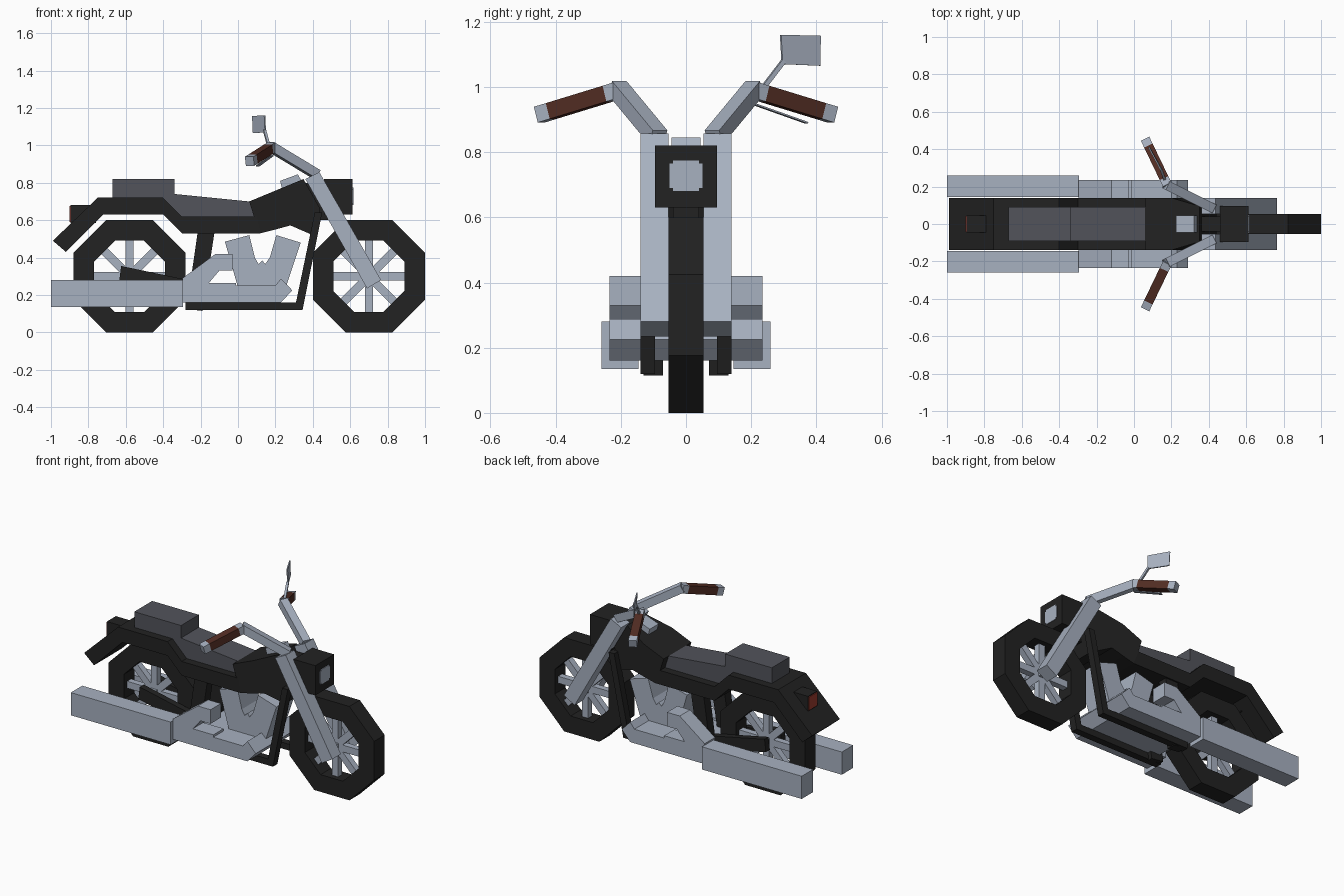
import bpy, bmesh, math
from mathutils import Vector, Matrix

if "Cube" in bpy.data.objects:
    bpy.data.objects.remove(bpy.data.objects["Cube"])


def material(name, rgb):
    m = bpy.data.materials.new(name)
    m.diffuse_color = (*rgb, 1)
    m.use_nodes = True
    m.node_tree.nodes["Principled BSDF"].inputs["Base Color"].default_value = m.diffuse_color
    return m


BLACK = material("black paint", (0.016, 0.016, 0.016))
METAL = material("light metal", (0.39, 0.44, 0.53))
SEAT = material("seat grey", (0.085, 0.088, 0.105))
BROWN = material("grip brown", (0.085, 0.026, 0.017))
RED = material("tail red", (0.35, 0.045, 0.03))


def finish(name, bm, mat):
    bmesh.ops.recalc_face_normals(bm, faces=bm.faces)
    me = bpy.data.meshes.new(name)
    bm.to_mesh(me)
    bm.free()
    me.materials.append(mat)
    ob = bpy.data.objects.new(name, me)
    bpy.context.collection.objects.link(ob)
    return ob


def prism(name, pts, y0, y1, mat, both=False, narrow=None):
    """Side profile (x, z) extruded from y0 to y1, optionally on both sides."""
    bm = bmesh.new()
    for s in ((1, -1) if both else (1,)):
        rows = []
        for y in (y0, y1):
            rows.append([bm.verts.new((x, s * y * (narrow(x, z) if narrow else 1), z))
                         for x, z in pts])
        bm.faces.new(rows[0])
        bm.faces.new(rows[1])
        n = len(pts)
        for i in range(n):
            j = (i + 1) % n
            bm.faces.new((rows[0][i], rows[0][j], rows[1][j], rows[1][i]))
    return finish(name, bm, mat)


def rect(x0, x1, z0, z1):
    return [(x0, z0), (x1, z0), (x1, z1), (x0, z1)]


def bar(name, a, b, w, mat, h=None):
    """Square bar from point a to point b."""
    a, b = Vector(a), Vector(b)
    d = b - a
    bm = bmesh.new()
    bmesh.ops.create_cube(bm, size=1)
    bmesh.ops.scale(bm, vec=(w, h or w, d.length), verts=bm.verts)
    z = d.normalized()
    x = Vector((0, 0, 1)).cross(z).normalized()
    rot = Matrix((x, z.cross(x), z)).transposed().to_4x4()
    bmesh.ops.transform(bm, matrix=Matrix.Translation((a + b) / 2) @ rot, verts=bm.verts)
    return finish(name, bm, mat)


def wheel(label, cx, cz):
    # octagonal tyre ring
    bm = bmesh.new()
    k = math.cos(math.pi / 8)
    loops = []
    for r, y in ((0.30, -0.053), (0.30, 0.053), (0.19, 0.053), (0.19, -0.053)):
        loops.append([bm.verts.new((cx + r / k * math.cos(a), y, cz + r / k * math.sin(a)))
                      for a in [math.pi / 8 + i * math.pi / 4 for i in range(8)]])
    for q in range(4):
        p, n = loops[q], loops[(q + 1) % 4]
        for i in range(8):
            j = (i + 1) % 8
            bm.faces.new((p[i], p[j], n[j], n[i]))
    finish(label + "_tyre", bm, BLACK)
    # crossing spokes
    for i in range(4):
        c, s = math.cos(i * math.pi / 4), math.sin(i * math.pi / 4)
        pts = [(cx + u * c - v * s, cz + u * s + v * c)
               for u, v in ((-.2, -.022), (.2, -.022), (.2, .022), (-.2, .022))]
        prism(f"{label}_spoke_{i}", pts, -0.02, 0.02, METAL)
    # axle
    prism(label + "_axle", rect(cx - .025, cx + .025, cz - .025, cz + .025), -0.07, 0.07, METAL)


wheel("rear_wheel", -0.58, 0.30)
wheel("front_wheel", 0.70, 0.30)

# rear fender running forward under the seat
prism("rear_fender", [(-.99, .49), (-.75, .72), (-.40, .72), (-.30, .62), (.10, .62),
                      (.12, .53), (-.30, .53), (-.40, .63), (-.72, .63), (-.92, .43)],
      -0.14, 0.14, BLACK)

# fuel tank, narrowing to the front
prism("fuel_tank", [(.06, .70), (.20, .758), (.35, .82), (.44, .66), (.40, .52),
                    (.28, .572), (.20, .55), (.12, .53), (.085, .62)],
      -0.14, 0.14, BLACK, narrow=lambda x, z: 0.68 if x > .3 else 1)

# seat with raised rear cushion
prism("seat", [(-.67, .71), (-.67, .82), (-.34, .82), (-.34, .74), (.06, .70),
               (.09, .615), (-.30, .615), (-.40, .715)], -0.09, 0.09, SEAT)

# tail light
prism("tail_light_housing", rect(-.895, -.76, .585, .68), -0.045, 0.045, BLACK)
prism("tail_light", rect(-.90, -.895, .59, .675), -0.042, 0.042, RED)

# steering neck, headlight and gauge
prism("steering_neck", [(.34, .80), (.48, .80), (.48, .60), (.40, .60)], -0.04, 0.04, BLACK)
prism("headlight_housing", rect(.46, .613, .63, .82), -0.095, 0.095, BLACK)
prism("headlight_lens", rect(.612, .617, .68, .775), -0.04, 0.04, METAL)
prism("headlight_lens_middle", rect(.612, .617, .69, .765), -0.05, 0.05, METAL)
prism("gauge", [(.225, .81), (.32, .845), (.35, .79), (.24, .75)], -0.045, 0.045, METAL)

# front fork legs
prism("front_fork", [(.36, .82), (.435, .857), (.765, .28), (.69, .235)],
      0.053, 0.14, METAL, both=True)

# frame: down tubes, bottom rails, rear posts and swing arm
prism("frame_tubes", [(.41, .64), (.45, .64), (.345, .12), (-.28, .12), (-.28, .16), (.31, .16)],
      0.095, 0.14, BLACK, both=True)
prism("frame_posts", [(-.215, .54), (-.125, .54), (-.19, .115), (-.275, .125)],
      0.07, 0.13, BLACK, both=True)
prism("swing_arm", [(-.625, .355), (-.22, .27), (-.22, .19), (-.635, .275)],
      0.06, 0.10, BLACK, both=True)

# V engine and crankcase
prism("engine_cylinders", [(-.07, .485), (.06, .52), (.09, .40), (.11, .365), (.13, .385),
                           (.145, .365), (.17, .40), (.205, .52), (.335, .48),
                           (.255, .24), (.00, .24)], -0.09, 0.09, METAL)
prism("crankcase", [(-.25, .16), (.23, .16), (.29, .225), (.23, .285), (.20, .25), (-.25, .25)],
      -0.07, 0.07, METAL)

# exhaust pipes and mufflers
prism("lower_exhaust", [(-.296, .16), (.23, .16), (.29, .225), (.23, .288), (.20, .25),
                        (-.296, .25)], 0.07, 0.235, METAL, both=True)
prism("upper_exhaust", [(-.296, .29), (-.12, .42), (-.03, .42), (-.03, .33), (-.10, .33),
                        (-.155, .265), (-.01, .265), (-.01, .24), (-.296, .24)],
      0.13, 0.235, METAL, both=True)
prism("mufflers", rect(-1.0, -.295, .135, .28), 0.145, 0.26, METAL, both=True)

# handlebars with grips
for side, s in (("left", 1), ("right", -1)):
    base = Vector((.42, s * .085, .845))
    elbow = Vector((.18, s * .205, .99))
    tip = Vector((.062, s * .45, .915))
    bar(side + "_handlebar", base, elbow + (elbow - base) * .04, 0.05, METAL)
    bar(side + "_bar_clamp", elbow, elbow.lerp(tip, .14), 0.05, METAL)
    bar(side + "_grip", elbow.lerp(tip, .14), elbow.lerp(tip, .85), 0.05, BROWN)
    bar(side + "_grip_end", elbow.lerp(tip, .85), tip, 0.05, METAL)

# brake lever
bar("brake_lever", (.18, .215, .945), (.105, .37, .89), 0.022, METAL, 0.005)

# mirror on its stalk
bar("mirror_stalk", (.165, .235, .995), (.142, .30, .08 + 1.0), 0.014, METAL)
bm = bmesh.new()
d = Vector((.003, .002, 0))
corners = [Vector(p) for p in ((.147, .295, 1.07), (.082, .41, 1.065),
                               (.078, .412, 1.157), (.143, .29, 1.16))]
front = [bm.verts.new(c + d) for c in corners]
back = [bm.verts.new(c - d) for c in corners]
bm.faces.new(front)
bm.faces.new(back)
for i in range(4):
    j = (i + 1) % 4
    bm.faces.new((front[i], front[j], back[j], back[i]))
finish("mirror", bm, METAL)
